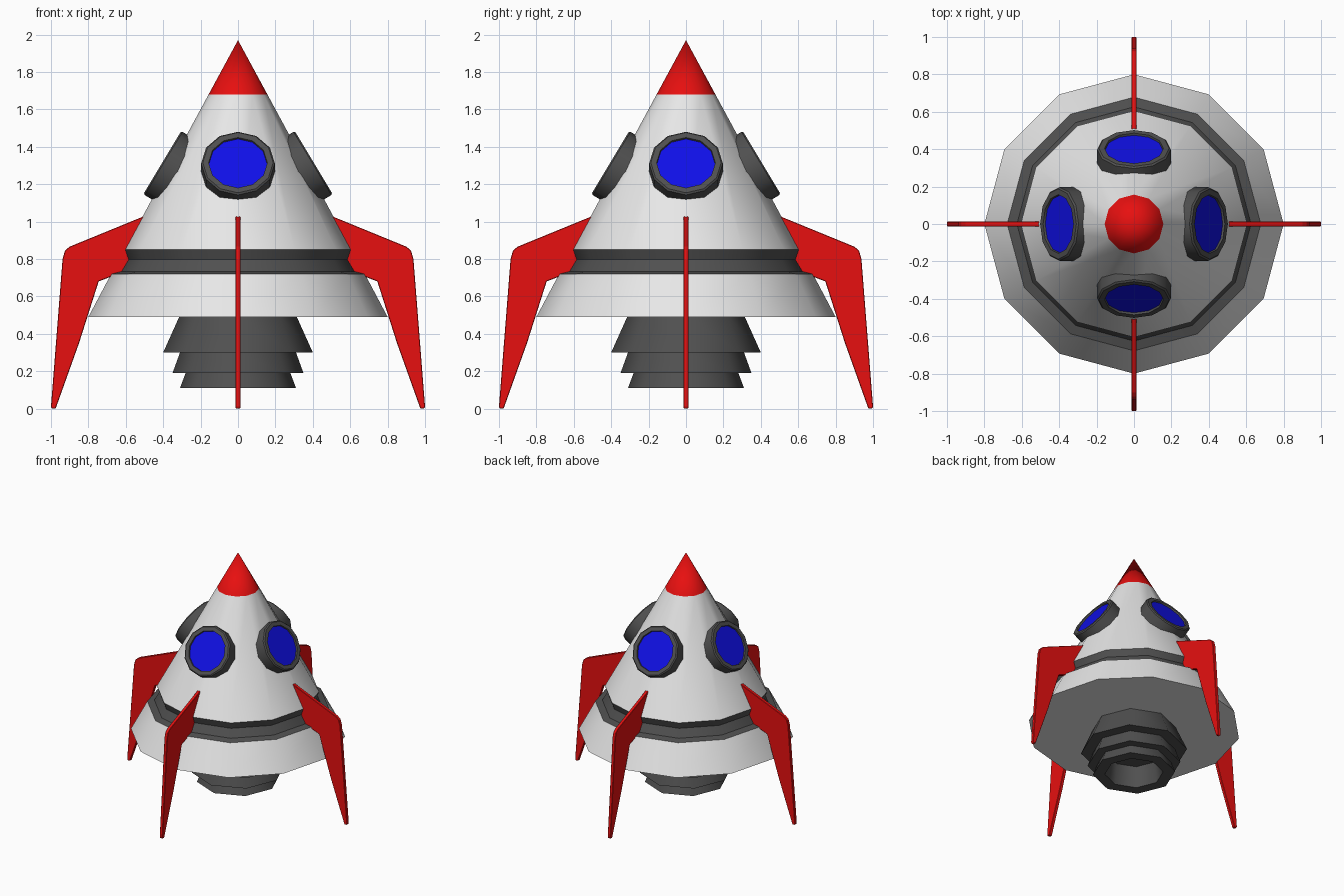
import bpy
import bmesh
import math
from mathutils import Matrix, Vector

cube = bpy.data.objects.get("Cube")
if cube:
    bpy.data.objects.remove(cube, do_unlink=True)


def material(name, color):
    m = bpy.data.materials.new(name)
    m.use_nodes = True
    m.diffuse_color = (*color, 1)
    m.node_tree.nodes["Principled BSDF"].inputs["Base Color"].default_value = (*color, 1)
    return m


WHITE = material("hull white", (0.8, 0.8, 0.8))
RED = material("bright red", (0.8, 0.005, 0.005))
GREY = material("dark grey", (0.08, 0.08, 0.08))
BLUE = material("window blue", (0.005, 0.005, 0.8))


def finish(name, bm, mats, smooth=None):
    bmesh.ops.recalc_face_normals(bm, faces=bm.faces)
    mesh = bpy.data.meshes.new(name)
    bm.to_mesh(mesh)
    bm.free()
    for m in mats:
        mesh.materials.append(m)
    ob = bpy.data.objects.new(name, mesh)
    bpy.context.collection.objects.link(ob)
    if smooth:
        bpy.ops.object.select_all(action="DESELECT")
        ob.select_set(True)
        bpy.context.view_layer.objects.active = ob
        bpy.ops.object.shade_smooth_by_angle(angle=math.radians(smooth))
    return ob


def lathe(name, profile, sides, mats, bands=None, smooth=35):
    """Turn (radius, height) points around z; bands gives a material per step."""
    bm = bmesh.new()
    rings = []
    for r, z in profile:
        count = sides if r > 0 else 1
        rings.append([bm.verts.new((r * math.cos(math.tau * i / sides),
                                    r * math.sin(math.tau * i / sides), z))
                      for i in range(count)])
    for step, (a, b) in enumerate(zip(rings, rings[1:])):
        for i in range(sides):
            j = (i + 1) % sides
            corners = [a[i % len(a)], a[j % len(a)], b[j % len(b)], b[i % len(b)]]
            face = bm.faces.new(list(dict.fromkeys(corners)))
            face.material_index = bands[step] if bands else 0
    return finish(name, bm, mats, smooth)


# Conical hull: flat base, skirt, grey groove, upper cone, red nose
lathe("hull",
      [(0, 0.49), (0.8, 0.49), (0.678, 0.72), (0.626, 0.733), (0.588, 0.797),
       (0.606, 0.85), (0.157, 1.68), (0, 1.97)],
      12, [WHITE, GREY, RED], [0, 0, 1, 1, 1, 0, 2])

# Stepped hollow engine nozzle
lathe("engine_nozzle",
      [(0.31, 0.5), (0.4, 0.3), (0.31, 0.3), (0.35, 0.19), (0.28, 0.19),
       (0.31, 0.11), (0.22, 0.11), (0.2, 0.28), (0, 0.28)],
      8, [GREY], smooth=46)

FIN = [(0.45, 1.05), (0.9, 0.866), (0.925, 0.845), (0.938, 0.8), (1.0, 0.01),
       (0.995, 0), (0.975, 0), (0.85, 0.35), (0.745, 0.68), (0.68, 0.705), (0.5, 0.66)]
THICK = 0.026
TILT = math.radians(31)

for k, side in enumerate(("left", "back", "right", "front")):
    turn = Matrix.Rotation(k * math.pi / 2, 4, "Z")

    # Landing fin
    bm = bmesh.new()
    face = bm.faces.new([bm.verts.new((x, -THICK / 2, z)) for x, z in FIN])
    out = bmesh.ops.extrude_face_region(bm, geom=[face])
    moved = [v for v in out["geom"] if isinstance(v, bmesh.types.BMVert)]
    bmesh.ops.translate(bm, verts=moved, vec=(0, THICK, 0))
    fin = finish(side + "_fin", bm, [RED])
    fin.matrix_world = turn
    bevel = fin.modifiers.new("soft_edge", "BEVEL")
    bevel.width = 0.003
    bevel.segments = 1

    # Porthole rim with recessed glass, tilted to lie on the cone
    porthole = lathe(side + "_porthole",
                     [(0.197, -0.12), (0.197, -0.008), (0.188, 0), (0.157, 0),
                      (0.155, -0.012), (0, -0.012)],
                     12, [GREY, BLUE], [0, 0, 0, 0, 1])
    normal = Vector((math.cos(TILT), 0, math.sin(TILT)))
    aim = normal.to_track_quat("Z", "Y").to_matrix().to_4x4()
    porthole.matrix_world = turn @ Matrix.Translation((0.405, 0, 1.315)) @ aim
